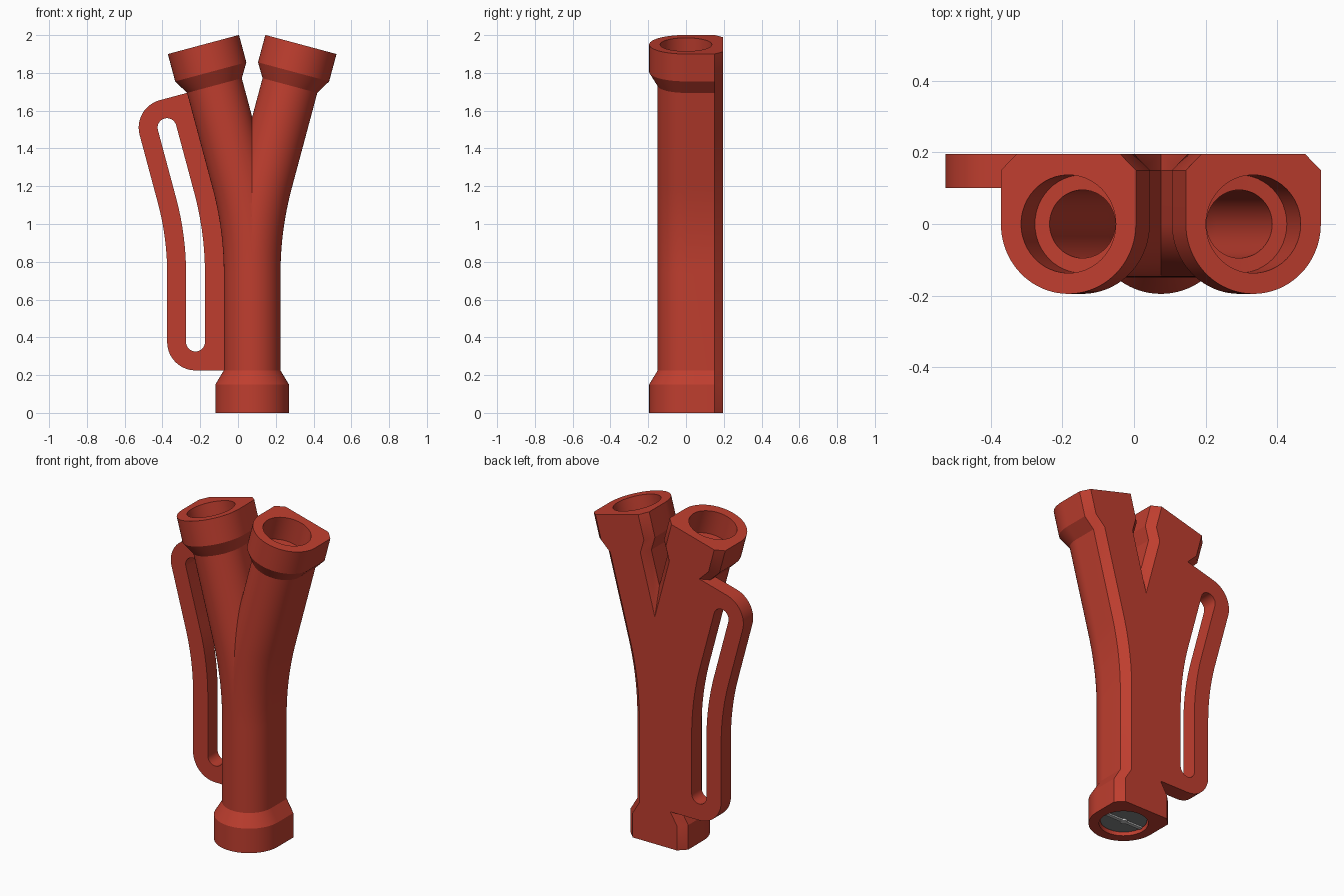
import bpy, bmesh, math
from mathutils import Vector

if "Cube" in bpy.data.objects:
    bpy.data.objects.remove(bpy.data.objects["Cube"])

AXIS_X = 0.075                     # centre line of the fitting
TILT = math.radians(15)            # lean of each arm
BEND_START, BEND_R = 0.737, 1.9    # straight foot, then bend
BEND_LEN = BEND_R * TILT
LENGTH = BEND_START + BEND_LEN + 0.747
BACK, CHAMFER = 0.195, 0.045


def material(name, rgb):
    m = bpy.data.materials.new(name)
    m.diffuse_color = (*rgb, 1)
    m.use_nodes = True
    m.node_tree.nodes["Principled BSDF"].inputs["Base Color"].default_value = m.diffuse_color
    return m


RED = material("red_plastic", (0.52, 0.048, 0.028))
STEEL = material("dark_steel", (0.22, 0.23, 0.23))
LIGHT = material("light_steel", (0.55, 0.55, 0.55))


def path(s, off, y):
    """Point at distance s along the left-leaning centre line, off to its left."""
    a = min(max((s - BEND_START) / BEND_R, 0), TILT)
    x, z = BEND_R * (math.cos(a) - 1), min(s, BEND_START) + BEND_R * math.sin(a)
    rest = max(s - BEND_START - BEND_LEN, 0)
    x -= rest * math.sin(a)
    z += rest * math.cos(a)
    return Vector((x - off * math.cos(a), y, z - off * math.sin(a)))


def outer_section(w):
    """Round front, straight sides, chamfered flat back."""
    n = 40
    pts = [(w * math.cos(math.pi * (1 + i / n)), w * math.sin(math.pi * (1 + i / n)))
           for i in range(n + 1)]
    flat = BACK - CHAMFER
    return pts + [(w, flat), (w - CHAMFER, BACK), (CHAMFER - w, BACK), (-w, flat)]


def bore_section(r):
    return [(r * math.cos(math.tau * i / 48), r * math.sin(math.tau * i / 48))
            for i in range(48)]


def sweep(bm, stations, section):
    """Skin sections along the path; return the edges of both ends."""
    rings = [[bm.verts.new(path(s, o, y)) for o, y in section(w)] for s, w in stations]
    n = len(rings[0])
    for a, b in zip(rings, rings[1:]):
        for i in range(n):
            j = (i + 1) % n
            bm.faces.new((a[i], a[j], b[j], b[i]))
    return [[bm.edges.get((r[i], r[(i + 1) % n])) for i in range(n)]
            for r in (rings[0], rings[-1])]


def finish(bm, name, mat, angle=25):
    bmesh.ops.recalc_face_normals(bm, faces=bm.faces)
    me = bpy.data.meshes.new(name)
    bm.to_mesh(me)
    bm.free()
    me.materials.append(mat)
    me.shade_smooth()
    me.set_sharp_from_angle(angle=math.radians(angle))
    ob = bpy.data.objects.new(name, me)
    ob.location.x = AXIS_X
    bpy.context.collection.objects.link(ob)
    return ob


# Forked pipe: one hollow arm, cut on the centre plane and mirrored
bends = [BEND_START + BEND_LEN * i / 20 for i in range(21)]
bm = bmesh.new()
skin = sweep(bm, [(0, .195), (.15, .195), (.225, .15)] + [(s, .15) for s in bends]
             + [(LENGTH - .225, .15), (LENGTH - .15, .195), (LENGTH, .195)], outer_section)
bore = sweep(bm, [(0, .137), (.15, .137), (.151, .095)] + [(s, .095) for s in bends]
             + [(LENGTH - .151, .095), (LENGTH - .15, .137), (LENGTH, .137)], bore_section)
for a, b in zip(skin, bore):
    bmesh.ops.triangle_fill(bm, edges=a + b, use_beauty=True)
bmesh.ops.bisect_plane(bm, geom=bm.verts[:] + bm.edges[:] + bm.faces[:], dist=1e-5,
                       plane_co=(0, 0, 0), plane_no=(1, 0, 0), clear_outer=True)
bmesh.ops.mirror(bm, geom=bm.verts[:] + bm.edges[:] + bm.faces[:],
                 merge_dist=1e-4, axis='X')
bmesh.ops.remove_doubles(bm, verts=bm.verts, dist=1e-5)
finish(bm, "forked_pipe", RED)

# Side handle: rounded plate with a long slot, following the pipe's bend
S0, S1, MID = 0.225, LENGTH - 0.225, 0.30


def corner(s, start, end, r):
    """Arc in (along, off) space around (s, MID)."""
    n = 14
    return [(s + r * math.cos(start + (end - start) * i / n),
             MID + r * math.sin(start + (end - start) * i / n)) for i in range(n + 1)]


P = math.pi
outline = ([(S0, .105)] + corner(S0 + .15, P, P / 2, .15) + [(s, .45) for s in bends]
           + corner(S1 - .15, P / 2, 0, .15) + [(S1, .105)]
           + [(s, .105) for s in reversed(bends)])
slot = (corner(S0 + .15, 1.5 * P, .5 * P, .05) + [(s, .35) for s in bends]
        + corner(S1 - .15, .5 * P, -.5 * P, .05) + [(s, .25) for s in reversed(bends)])
bm = bmesh.new()
edges = []
for loop in (outline, slot):
    vs = [bm.verts.new(path(s, o, 0.1)) for s, o in loop]
    edges += [bm.edges.new((vs[i - 1], vs[i])) for i in range(len(vs))]
bmesh.ops.triangle_fill(bm, edges=edges, use_beauty=True)
ext = bmesh.ops.extrude_face_region(bm, geom=bm.faces[:], use_keep_orig=True)
bmesh.ops.translate(bm, vec=(0, BACK - 0.1, 0),
                    verts=[v for v in ext["geom"] if isinstance(v, bmesh.types.BMVert)])
finish(bm, "side_handle", RED)


# Metal insert in the foot socket: disc, cross bar and hub
def cylinder(name, r, z0, z1, mat):
    bm = bmesh.new()
    bmesh.ops.create_cone(bm, cap_ends=True, segments=48, radius1=r, radius2=r, depth=z1 - z0)
    bmesh.ops.translate(bm, verts=bm.verts, vec=(0, 0, (z0 + z1) / 2))
    finish(bm, name, mat)


cylinder("insert_disc", 0.13, 0.02, 0.05, STEEL)
cylinder("insert_hub", 0.02, 0.008, 0.025, LIGHT)
bm = bmesh.new()
bmesh.ops.create_cube(bm, size=1)
bmesh.ops.scale(bm, verts=bm.verts, vec=(0.25, 0.022, 0.012))
bmesh.ops.translate(bm, verts=bm.verts, vec=(0, 0, 0.017))
finish(bm, "insert_bar", LIGHT)
